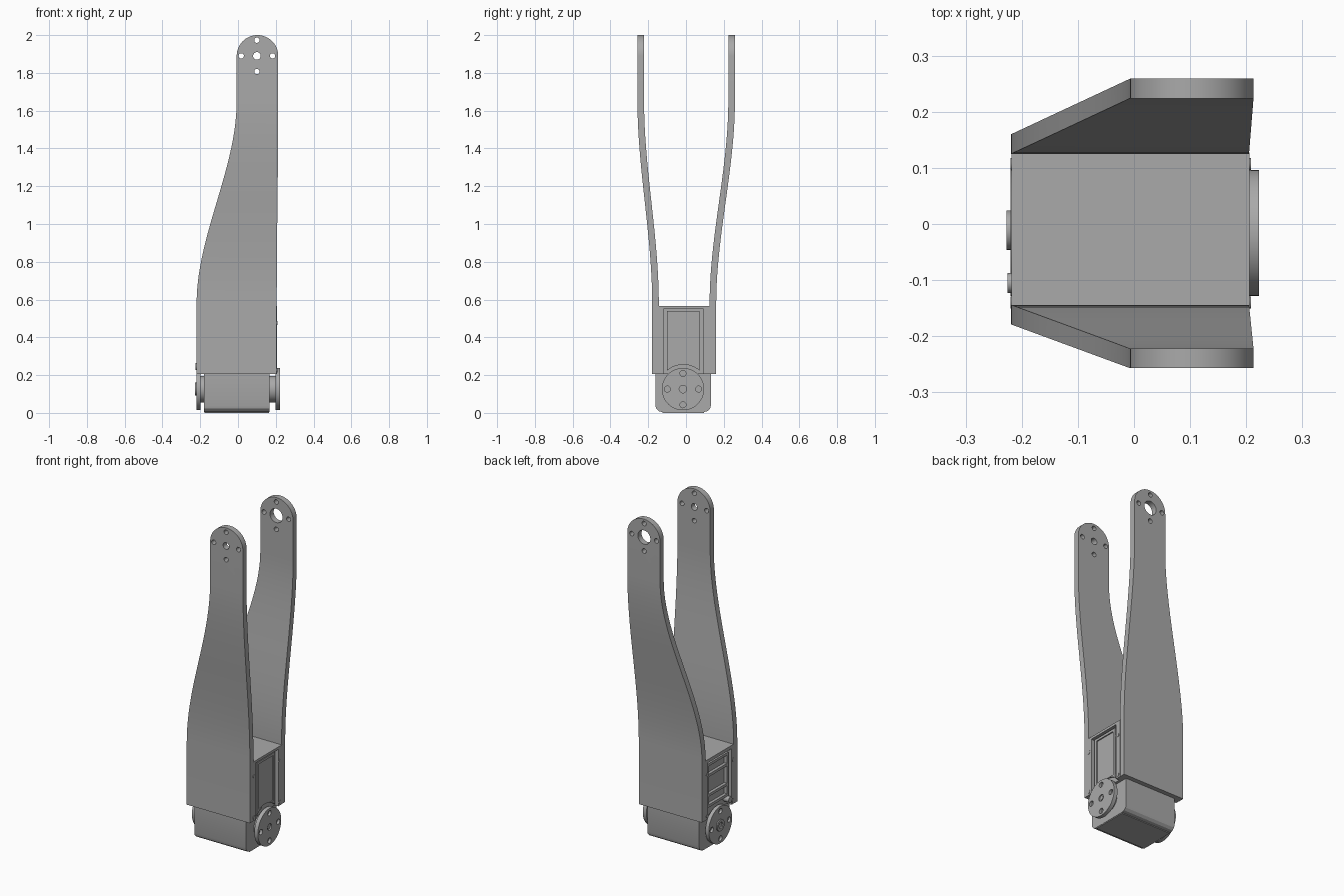
import bpy, bmesh, math
from mathutils import Matrix, Vector

cube = bpy.data.objects.get("Cube")
if cube:
    bpy.data.objects.remove(cube, do_unlink=True)

grey = bpy.data.materials.new("plain grey")
grey.use_nodes = True
grey.diffuse_color = (0.4, 0.4, 0.4, 1)
grey.node_tree.nodes["Principled BSDF"].inputs["Base Color"].default_value = (0.4, 0.4, 0.4, 1)


def finish(name, bm):
    bmesh.ops.recalc_face_normals(bm, faces=bm.faces)
    mesh = bpy.data.meshes.new(name)
    bm.to_mesh(mesh)
    bm.free()
    mesh.materials.append(grey)
    ob = bpy.data.objects.new(name, mesh)
    bpy.context.collection.objects.link(ob)
    return ob


def box(name, lo, hi):
    bm = bmesh.new()
    lo, hi = Vector(lo), Vector(hi)
    size = hi - lo
    bmesh.ops.create_cube(bm, size=1, matrix=Matrix.Translation((lo + hi) / 2) @ Matrix.Diagonal((*size, 1)))
    return finish(name, bm)


def cylinder(name, axis, start, end, a, z, r, sides=40):
    """Round part along x or y; a is its place on the other level axis."""
    mid = (start + end) / 2
    if axis == "X":
        place, turn = (mid, a, z), Matrix.Rotation(math.pi / 2, 4, "Y")
    else:
        place, turn = (a, mid, z), Matrix.Rotation(math.pi / 2, 4, "X")
    bm = bmesh.new()
    bmesh.ops.create_cone(bm, cap_ends=True, segments=sides, radius1=r, radius2=r,
                          depth=abs(end - start), matrix=Matrix.Translation(place) @ turn)
    return finish(name, bm)


def cut(ob, cutters):
    for c in cutters:
        mod = ob.modifiers.new("cut", "BOOLEAN")
        mod.operation, mod.solver, mod.object = "DIFFERENCE", "EXACT", c
        bpy.context.view_layer.objects.active = ob
        bpy.ops.object.modifier_apply(modifier=mod.name)
        bpy.data.objects.remove(c, do_unlink=True)


def smooth(ob):
    bpy.ops.object.select_all(action="DESELECT")
    ob.select_set(True)
    bpy.context.view_layer.objects.active = ob
    bpy.ops.object.shade_smooth_by_angle(angle=math.radians(25))


def ring(axis, start, end, a, z, r, spread):
    """Four hole cutters around a centre."""
    return [cylinder("cutter", axis, start, end, a + spread * dx, z + spread * dz, r, 20)
            for dx, dz in ((1, 0), (-1, 0), (0, 1), (0, -1))]


# Curved arms with a rounded tip
TIP_X, TIP_Z, TIP_R = 0.103, 1.89, 0.11
THICK = 0.035


def ease(z):
    t = min(max((z - 0.58) / 1.07, 0), 1)
    return t * t * (3 - 2 * t)


def arm(name, low_y, high_y, hole):
    side = 1 if high_y > 0 else -1
    rows = []
    for z in [0.205] + [0.58 + 1.07 * i / 28 for i in range(29)] + [TIP_Z]:
        right = 0.205 + 0.008 * ease(z)
        rows.append((-0.219 + 0.212 * ease(z), right, z))
    for i in range(1, 17):
        ang = math.radians(min(90 * i / 16, 89.5))
        w = TIP_R * math.cos(ang)
        rows.append((TIP_X - w, TIP_X + w, TIP_Z + TIP_R * math.sin(ang)))
    bm = bmesh.new()
    loops = []
    for left, right, z in rows:
        y = low_y + (high_y - low_y) * ease(z)
        inner = y - side * THICK
        loops.append([bm.verts.new(p) for p in
                      ((left, y, z), (right, y, z), (right, inner, z), (left, inner, z))])
    for a, b in zip(loops, loops[1:]):
        for i in range(4):
            j = (i + 1) % 4
            bm.faces.new((a[i], a[j], b[j], b[i]))
    bm.faces.new(loops[0])
    bm.faces.new(loops[-1])
    ob = finish(name, bm)
    ends = (high_y - 0.1, high_y + 0.1)
    cut(ob, [cylinder("cutter", "Y", *ends, TIP_X - 0.003, TIP_Z, hole)]
        + ring("Y", *ends, TIP_X - 0.003, TIP_Z, 0.014, 0.083))
    smooth(ob)


arm("front_arm", -0.179, -0.257, 0.02)
arm("back_arm", 0.16, 0.259, 0.042)

# Housing between the arms, with a pocket on each side
housing = box("housing", (-0.218, -0.146, 0.205), (0.206, 0.127, 0.565))
cut(housing, [box("cutter", (0.183, -0.12, 0.19), (0.3, 0.092, 0.55)),
              box("cutter", (-0.3, -0.125, 0.19), (-0.188, 0.1, 0.545))])

# Raised cover on the left side
cover = box("left_cover", (0.18, -0.1, 0.2), (0.198, 0.072, 0.54))
cut(cover, [box("cutter", (0.191, -0.083, 0.25), (0.3, 0.056, 0.525)),
            cylinder("cutter", "X", 0.1, 0.3, -0.014, 0.126, 0.13)])

# Ribs, connector and post on the right side
for i, z in enumerate((0.52, 0.455, 0.335, 0.27)):
    box(f"right_rib_{i + 1}", (-0.206, -0.105, z - 0.008), (-0.185, 0.085, z + 0.008))
for i, y in enumerate((-0.105, 0.085)):
    box(f"right_rail_{i + 1}", (-0.206, y - 0.007, 0.262), (-0.185, y + 0.007, 0.528))
smooth(cylinder("right_post", "X", -0.225, -0.18, -0.105, 0.245, 0.018, 24))

# Small fasteners on the side edges
for name, x in (("left", 0.2065), ("right", -0.2185)):
    for i, (y, z) in enumerate(((-0.14, 0.475), (0.107, 0.475), (-0.14, 0.225), (0.107, 0.225))):
        smooth(cylinder(f"{name}_fastener_{i + 1}", "X", x - 0.002, x + 0.002, y, z, 0.011, 16))

# Motor base with bevelled lower edges
base = box("motor_base", (-0.18, -0.162, 0.005), (0.167, 0.132, 0.212))
bm = bmesh.new()
bm.from_mesh(base.data)
edges = [e for e in bm.edges if all(v.co.z < 0.1 for v in e.verts)
         and abs(e.verts[0].co.x - e.verts[1].co.x) > 0.1]
bmesh.ops.bevel(bm, geom=edges, offset=0.034, segments=3, profile=0.5, affect="EDGES")
bm.to_mesh(base.data)
bm.free()
smooth(base)
box("base_plate", (-0.178, -0.125, 0), (0.165, 0.095, 0.012))

# Turning discs with hubs
HUB_Y, HUB_Z = -0.016, 0.126
for name, s, inner, near, far in (("left", 1, 0.16, 0.199, 0.223), ("right", -1, 0.17, 0.198, 0.22)):
    smooth(cylinder(f"{name}_hub", "X", s * inner, s * (near + 0.004), HUB_Y, HUB_Z, 0.07))
    disc = cylinder(f"{name}_disc", "X", s * near, s * far, HUB_Y, HUB_Z, 0.112, 56)
    cut(disc, ring("X", s * (near + 0.008), s * 0.3, HUB_Y, HUB_Z, 0.016, 0.083)
        + [cylinder("cutter", "X", s * (far - 0.008), s * 0.3, HUB_Y, HUB_Z, 0.02)])
    smooth(disc)
smooth(cylinder("left_screw", "X", 0.2, 0.219, HUB_Y, HUB_Z, 0.013, 6))
cap = cylinder("right_cap", "X", -0.21, -0.227, HUB_Y + 0.005, HUB_Z, 0.035)
cut(cap, [cylinder("cutter", "X", -0.22, -0.3, HUB_Y + 0.005, HUB_Z, 0.018)])
smooth(cap)
